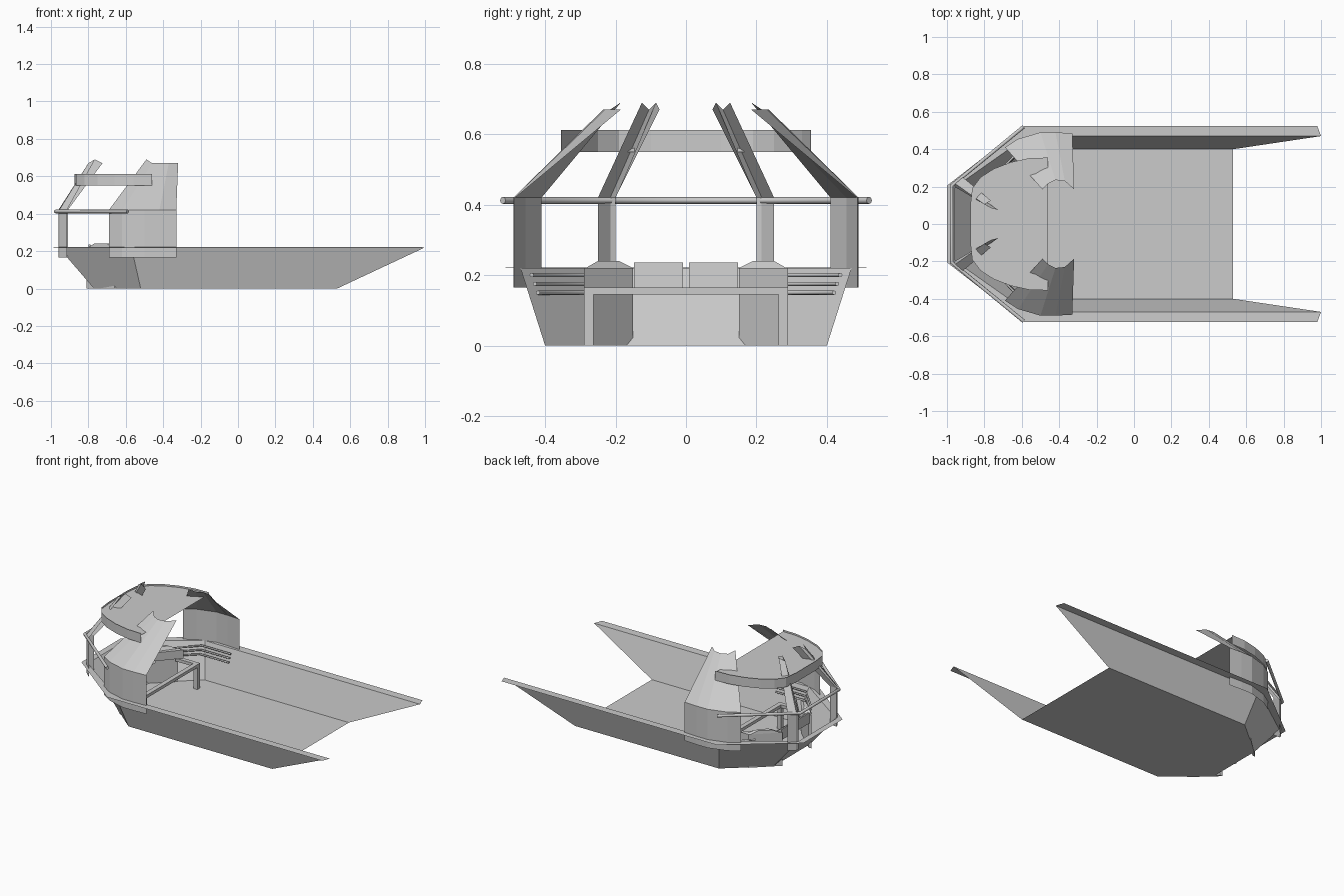
import bpy, bmesh, math
from mathutils import Vector

cube = bpy.data.objects.get("Cube")
if cube:
    bpy.data.objects.remove(cube, do_unlink=True)

grey = bpy.data.materials.new("light_grey")
grey.use_nodes = True
grey.diffuse_color = (0.6, 0.6, 0.6, 1)
grey.node_tree.nodes["Principled BSDF"].inputs["Base Color"].default_value = (0.6, 0.6, 0.6, 1)


def add(name, bm):
    bmesh.ops.remove_doubles(bm, verts=bm.verts, dist=0.0001)
    bmesh.ops.recalc_face_normals(bm, faces=bm.faces)
    mesh = bpy.data.meshes.new(name)
    bm.to_mesh(mesh)
    bm.free()
    mesh.materials.append(grey)
    ob = bpy.data.objects.new(name, mesh)
    bpy.context.collection.objects.link(ob)
    return ob


def loft(name, rows, cap=False, closed=False):
    """Skin a sheet or tube between rows of points."""
    bm = bmesh.new()
    vs = [[bm.verts.new(p) for p in row] for row in rows]
    for a, b in zip(vs, vs[1:]):
        n = len(a)
        for i in range(n if closed else n - 1):
            j = (i + 1) % n
            bm.faces.new((a[i], a[j], b[j], b[i]))
    if cap:
        bm.faces.new(vs[0])
        bm.faces.new(vs[-1])
    return add(name, bm)


def level(pts, z):
    return [(x, y, z) for x, y in pts]


def prism(name, plan, z0, z1):
    return loft(name, [level(plan, z0), level(plan, z1)], True, True)


def box(name, x0, x1, y0, y1, z0, z1):
    return prism(name, [(x0, y0), (x1, y0), (x1, y1), (x0, y1)], z0, z1)


def rod(name, pts, r):
    cu = bpy.data.curves.new(name, "CURVE")
    cu.dimensions = "3D"
    cu.bevel_depth = r
    cu.bevel_resolution = 2
    cu.use_fill_caps = True
    sp = cu.splines.new("POLY")
    sp.points.add(len(pts) - 1)
    for p, q in zip(sp.points, pts):
        p.co = (*q, 1)
    cu.materials.append(grey)
    ob = bpy.data.objects.new(name, cu)
    bpy.context.collection.objects.link(ob)
    return ob


def both(half):
    """Mirror a half outline across y = 0."""
    return half + [(x, -y) for x, y in reversed(half)]


# Open hull tray: floor, sloping walls and flat rim
floor = both([(0.53, 0.4), (-0.52, 0.4), (-0.77, 0.19)])
wall = both([(1.0, 0.47), (-0.57, 0.47), (-0.96, 0.195)])
rim = both([(0.98, 0.523), (-0.59, 0.523), (-1.0, 0.205)])
loft("hull_walls", [level(floor, 0), level(wall, 0.22), level(rim, 0.221)])
bm = bmesh.new()
bm.faces.new([bm.verts.new(p) for p in level(floor, 0)])
add("hull_floor", bm)

# Guard rail around the bow
rod("bow_rail", level(both([(-0.59, 0.52), (-0.975, 0.205)]), 0.412), 0.01)

# Canopy: flat roof with a curved band below its edge
arc = [(-0.46, 0.355), (-0.56, 0.352), (-0.66, 0.33), (-0.75, 0.295),
       (-0.82, 0.25), (-0.865, 0.19), (-0.875, 0.1)]
band = both(arc)
loft("canopy_band", [level(band, 0.55), level(band, 0.612)])
bm = bmesh.new()
bm.faces.new([bm.verts.new(p) for p in level(band, 0.6)])
add("canopy_roof", bm)

for side, s in (("left", 1), ("right", -1)):
    def m(pts):
        return [(p[0], s * p[1], *p[2:]) for p in pts]

    # Curved shield panel, upright below and leaning in above
    base = m([(-0.69, 0.41), (-0.62, 0.455), (-0.5, 0.49), (-0.42, 0.49), (-0.33, 0.485)])
    top = m([(-0.49, 0.185, 0.69), (-0.46, 0.215, 0.67), (-0.42, 0.235, 0.67),
             (-0.37, 0.23, 0.67), (-0.32, 0.185, 0.67)])
    loft(side + "_shield", [level(base, 0.165), level(base, 0.42), top])

    # Folded bow post that leans inward above the rail
    foot = m([(-0.91, 0.2), (-0.96, 0.2), (-0.955, 0.215), (-0.915, 0.25)])
    head = m([(-0.725, 0.075, 0.67), (-0.765, 0.085, 0.69),
              (-0.8, 0.105, 0.67), (-0.765, 0.125, 0.69)])
    loft(side + "_bow_post", [level(foot, 0.165), level(foot, 0.42), head])

    # Angled pedestal, raised instrument pod and table leg
    plan = m([(-0.81, 0.15), (-0.66, 0.29), (-0.64, 0.29), (-0.79, 0.15)])
    prism(side + "_pedestal", plan, 0, 0.165)
    desk = m([(-0.81, 0.15), (-0.66, 0.29), (-0.6, 0.29), (-0.72, 0.15)])
    prism(side + "_desk", desk, 0.165, 0.22)
    low = m([(-0.8, 0.16), (-0.67, 0.285), (-0.64, 0.285), (-0.74, 0.15)])
    high = m([(-0.77, 0.19), (-0.7, 0.25), (-0.68, 0.25), (-0.73, 0.19)])
    loft(side + "_pod", [level(low, 0.22), level(high, 0.24)], True, True)
    y0, y1 = sorted((s * 0.262, s * 0.29))
    box(side + "_table_leg", -0.51, -0.48, y0, y1, 0, 0.145)
    box(side + "_table_beam", -0.64, -0.48, y0, y1, 0.145, 0.165)

    # Tilted screen with a raised frame
    y0, y1 = sorted((s * 0.008, s * 0.147))
    prof = [(-0.8, 0.165), (-0.7, 0.165), (-0.79, 0.235), (-0.8, 0.235)]
    loft(side + "_screen", [[(x, y, z) for x, z in prof] for y in (y0, y1)], True, True)

    # Three grab rods along the inner wall
    for i, z in enumerate((0.2, 0.175, 0.15)):
        d = 0.009 * i
        rod(f"{side}_grab_rod_{i + 1}",
            level(m([(-0.71, 0.29), (-0.57, 0.438 - d), (-0.36, 0.438 - d)]), z), 0.006)

# Front crossbar of the table
box("table_crossbar", -0.51, -0.48, -0.29, 0.29, 0.145, 0.165)
